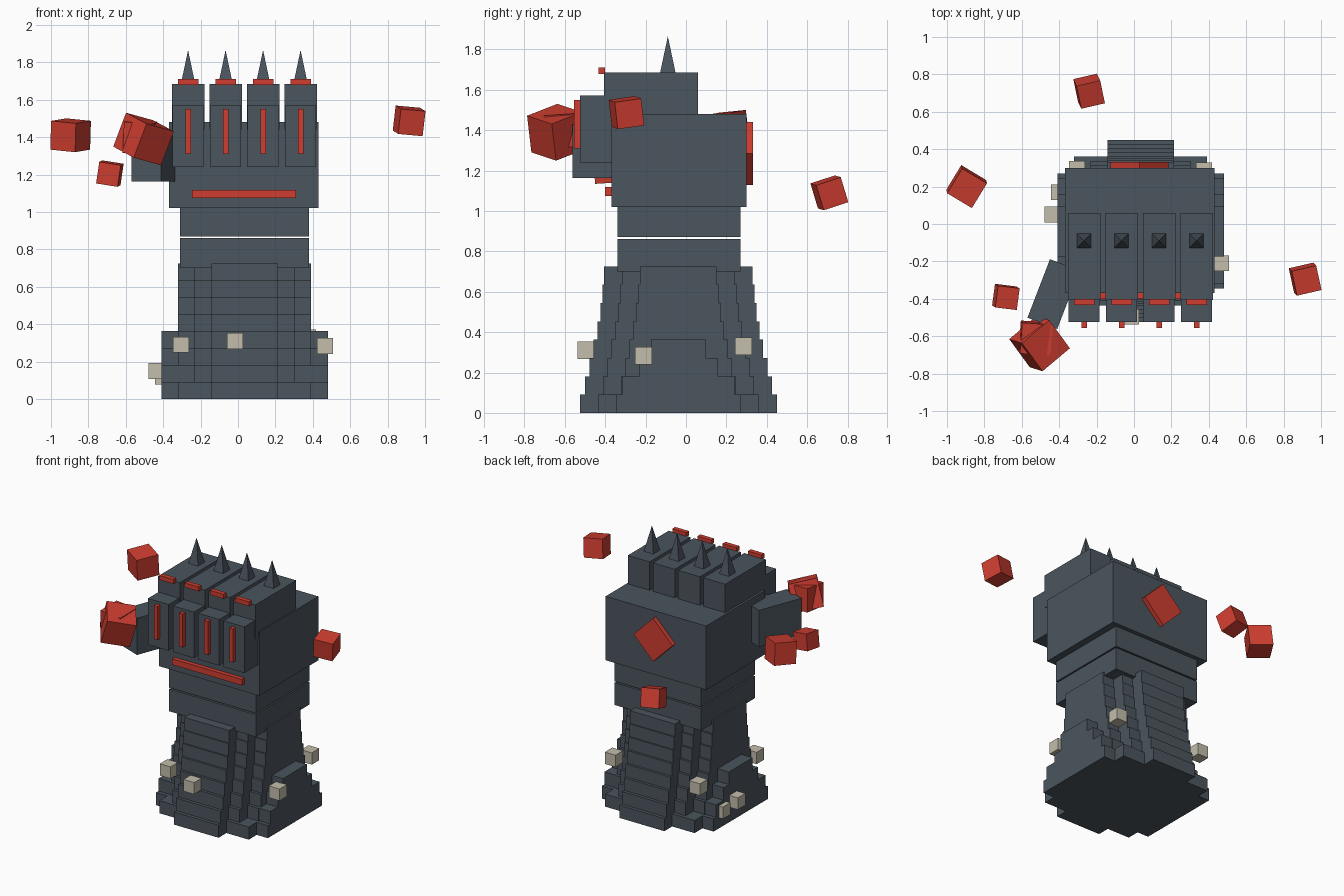
import bpy, math
from mathutils import Euler

cube = bpy.data.objects.get("Cube")
if cube:
    bpy.data.objects.remove(cube, do_unlink=True)


def material(name, rgb):
    m = bpy.data.materials.new(name)
    m.use_nodes = True
    color = (*rgb, 1)
    m.diffuse_color = color
    bsdf = m.node_tree.nodes["Principled BSDF"]
    bsdf.inputs["Base Color"].default_value = color
    bsdf.inputs["Roughness"].default_value = 0.9
    return m


SLATE = material("slate_stone", (0.07, 0.09, 0.112))
RED = material("glowing_red", (0.62, 0.047, 0.03))
SAND = material("pale_rubble", (0.55, 0.51, 0.41))


def box(name, center, size, mat, rot=(0, 0, 0)):
    bpy.ops.mesh.primitive_cube_add(size=1, location=center)
    ob = bpy.context.object
    ob.name = name
    ob.scale = size
    ob.rotation_euler = Euler([math.radians(a) for a in rot])
    ob.data.materials.append(mat)
    return ob


def span(name, x, y, z, mat):
    """Box given by its low and high limits on each axis."""
    pairs = (x, y, z)
    return box(name, [(a + b) / 2 for a, b in pairs],
               [b - a for a, b in pairs], mat)


# Stepped base: each layer is a rounded cross of overlapping slabs
CX, CY, STEP, CELL = 0.035, -0.0375, 0.0907, 0.089
reach = [0.4875, 0.463, 0.44, 0.42, 0.402, 0.387, 0.376, 0.3675]
mound = [0.3085, 0.28, 0.195, 0.135]
for i, half_y in enumerate(reach):
    slabs = [(2, half_y), (3, half_y - CELL), (4, half_y - 2 * CELL)]
    if i == 0:
        slabs[1] = (4, half_y - CELL)
    if i < len(mound):
        slabs.append((5, mound[i]))
    for cells, half in slabs:
        box("base_layer", (CX, CY, (i + 0.5) * STEP),
            (2 * cells * CELL, 2 * half, STEP), SLATE)

# Wrist rings and palm
for low, high in ((0.70, 0.86), (0.87, 1.02)):
    span("wrist_ring", (-0.31, 0.38), (-0.34, 0.27), (low, high), SLATE)
span("palm", (-0.37, 0.43), (-0.37, 0.30), (1.02, 1.48), SLATE)
span("palm_front_bar", (-0.245, 0.31), (-0.40, -0.36), (1.075, 1.118), RED)
box("back_diamond", (0.03, 0.305, 1.285), (0.22, 0.055, 0.22), RED, (0, 45, 0))

# Fingers with folded tips, stripes, knuckle plates and spikes
for i in range(4):
    x = -0.267 + 0.2005 * i
    span("finger", (x - 0.087, x + 0.087), (-0.405, 0.06), (1.44, 1.685), SLATE)
    span("finger_tip", (x - 0.083, x + 0.083), (-0.525, -0.36), (1.24, 1.572), SLATE)
    span("finger_stripe", (x - 0.015, x + 0.015), (-0.555, -0.52), (1.31, 1.55), RED)
    span("knuckle_plate", (x - 0.055, x + 0.055), (-0.433, -0.40), (1.678, 1.71), RED)
    bpy.ops.mesh.primitive_cone_add(vertices=4, radius1=0.054, radius2=0, depth=0.18,
                                    location=(x, -0.09, 1.775),
                                    rotation=(0, 0, math.pi / 4))
    spike = bpy.context.object
    spike.name = "knuckle_spike"
    spike.data.materials.append(SLATE)

# Thumb
box("thumb", (-0.43, -0.375, 1.295), (0.17, 0.335, 0.265), SLATE, (0, 0, -21))

# Floating red cubes: centre, side, rotation
for center, side, rot in (
        ((-0.895, 0.20, 1.41), 0.155, (5, 5, -31)),
        ((-0.24, 0.71, 1.09), 0.13, (18, 4, 13)),
        ((0.915, -0.295, 1.487), 0.135, (8, 5, 13)),
        ((-0.685, -0.39, 1.205), 0.117, (4, 9, -7)),
        ((-0.505, -0.64, 1.39), 0.195, (18, 12, 40)),
        ((-0.525, -0.61, 1.40), 0.165, (4, 3, -4))):
    box("floating_cube", center, (side,) * 3, RED, rot)

# Loose rubble around the base
for center in ((-0.305, -0.35, 0.29), (-0.015, -0.495, 0.31), (0.465, -0.21, 0.283),
               (0.375, 0.285, 0.33), (-0.305, 0.295, 0.31), (-0.435, 0.05, 0.15),
               (-0.40, 0.17, 0.12)):
    box("rubble", center, (0.085,) * 3, SAND)
